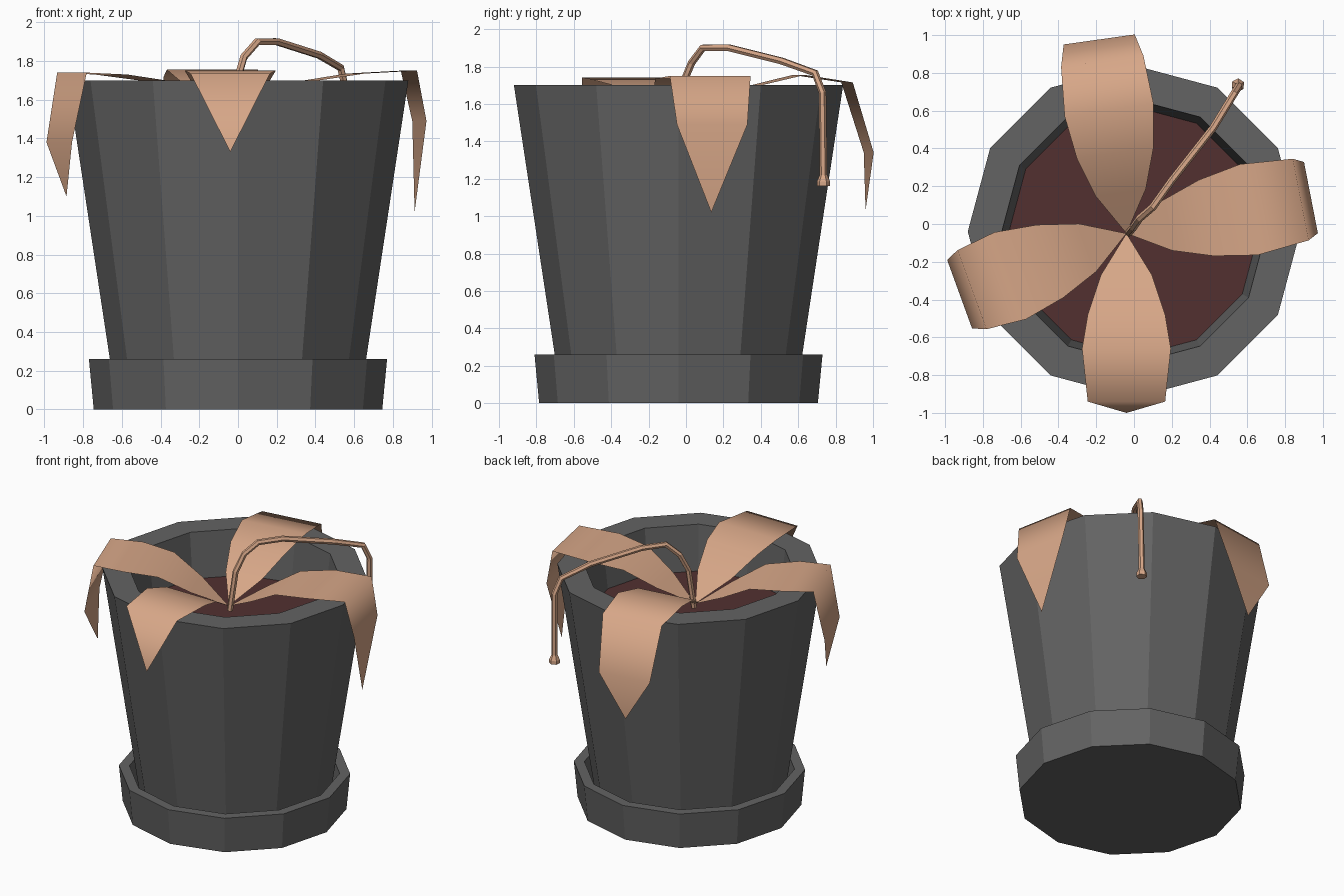
import bpy, bmesh, math
from mathutils import Vector

if "Cube" in bpy.data.objects:
    bpy.data.objects.remove(bpy.data.objects["Cube"])

CY = -0.04                       # pot axis
ROOT = Vector((-0.04, -0.05, 0)) # where the leaves meet


def material(name, rgb):
    m = bpy.data.materials.new(name)
    m.diffuse_color = (*rgb, 1)
    m.use_nodes = True
    m.node_tree.nodes["Principled BSDF"].inputs["Base Color"].default_value = m.diffuse_color
    return m


GREY = material("dark_grey_pot", (0.125, 0.125, 0.125))
SOIL = material("brown_soil", (0.085, 0.030, 0.030))
TAN = material("tan_leaf", (0.68, 0.385, 0.245))


def finish(name, bm, mat):
    me = bpy.data.meshes.new(name)
    bm.to_mesh(me)
    bm.free()
    ob = bpy.data.objects.new(name, me)
    me.materials.append(mat)
    bpy.context.collection.objects.link(ob)
    return ob


def turned(name, profile, mat, sides=12):
    """Revolve (radius, z) points around the pot axis and cap both ends."""
    bm = bmesh.new()
    rings = []
    for r, z in profile:
        rings.append([bm.verts.new((r * math.cos(math.tau * i / sides),
                                    CY + r * math.sin(math.tau * i / sides), z))
                      for i in range(sides)])
    for a, b in zip(rings, rings[1:]):
        for i in range(sides):
            j = (i + 1) % sides
            bm.faces.new((a[i], a[j], b[j], b[i]))
    bm.faces.new(rings[0][::-1])
    bm.faces.new(rings[-1])
    return finish(name, bm, mat)


def leaf(name, angle, rows):
    """Ribbon from (distance, half width, z) rows, pointed at both ends."""
    a = math.radians(angle)
    out = Vector((math.cos(a), math.sin(a), 0))
    side = Vector((-out.y, out.x, 0))
    bm = bmesh.new()
    prev = None
    for d, w, z in rows:
        c = ROOT + out * d + Vector((0, 0, z))
        offsets = (-w, w) if w else (0,)
        row = [bm.verts.new(c + side * o) for o in offsets]
        if prev:
            loop = [prev[0], row[0]] + row[1:] + prev[1:][::-1]
            bm.faces.new(loop)
        prev = row
    for f in bm.faces:
        f.smooth = True
    return finish(name, bm, TAN)


# Pot, saucer and soil
turned("pot", [(0.63, 0.05), (0.88, 1.70), (0.70, 1.70), (0.66, 1.36)], GREY)
turned("saucer", [(0.745, 0), (0.77, 0.26), (0.70, 0.26), (0.68, 0.05)], GREY)
turned("soil", [(0.655, 1.34), (0.665, 1.375)], SOIL)

# Drooping leaves
base = [(0, 0, 1.45), (0.22, 0.135, 1.58), (0.43, 0.205, 1.70)]
leaf("right_leaf", 11, base + [(0.66, 0.245, 1.735), (0.94, 0.22, 1.75),
                               (0.995, 0.192, 1.49), (0.97, 0, 1.02)])
leaf("back_leaf", 98, base + [(0.66, 0.238, 1.755), (0.92, 0.22, 1.715),
                              (1.037, 0.19, 1.34), (1.02, 0, 1.03)])
leaf("left_leaf", 200, base + [(0.655, 0.245, 1.73), (0.87, 0.223, 1.74),
                               (0.94, 0.193, 1.38), (0.90, 0, 1.10)])
leaf("front_leaf", 270, base + [(0.61, 0.235, 1.75), (0.89, 0.205, 1.735),
                                (0.95, 0, 1.33)])

# Bent stem with a small flared end
path = [(-0.03, -0.05, 1.42, 1), (-0.005, -0.02, 1.70, 1), (0.03, 0.03, 1.82, 1),
        (0.10, 0.09, 1.90, 1), (0.20, 0.23, 1.90, 1), (0.42, 0.51, 1.83, 1),
        (0.53, 0.69, 1.765, 1), (0.555, 0.73, 1.66, 1), (0.55, 0.735, 1.22, 1),
        (0.55, 0.735, 1.185, 1.8), (0.55, 0.735, 1.16, 1.8)]
cu = bpy.data.curves.new("stem", "CURVE")
cu.dimensions = "3D"
cu.bevel_depth = 0.02
cu.bevel_resolution = 1
cu.use_fill_caps = True
sp = cu.splines.new("POLY")
sp.points.add(len(path) - 1)
for p, (x, y, z, r) in zip(sp.points, path):
    p.co = (x, y, z, 1)
    p.radius = r
sp.use_smooth = False
cu.materials.append(TAN)
stem = bpy.data.objects.new("stem", cu)
bpy.context.collection.objects.link(stem)
bpy.context.view_layer.objects.active = stem
stem.select_set(True)
bpy.ops.object.convert(target="MESH")
